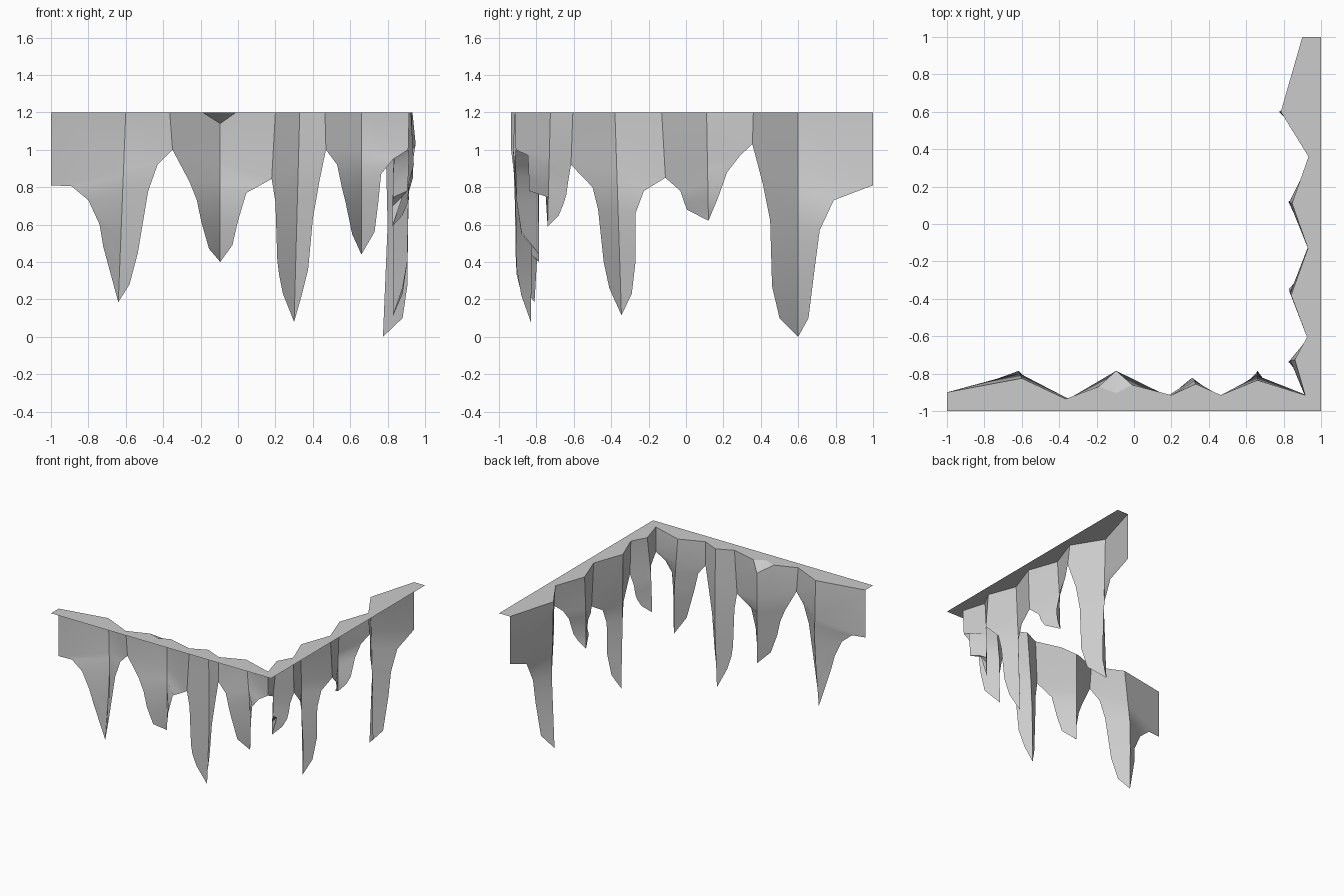
import bpy, bmesh

if "Cube" in bpy.data.objects:
    bpy.data.objects.remove(bpy.data.objects["Cube"])

TOP = 1.2

# placement of the two arms: s runs along the arm, d is the depth inward from the outer edge
def front_pt(s, d, z): return (s, -1 + d, z)
def right_pt(s, d, z): return (1 - d, s, z)

# valleys between icicles: (s at top, depth at top, s at bottom, depth at bottom, z at bottom)
front_valleys = [(-1, .10, -1, .10, .81), (-.365, .065, -.35, .065, 1.0),
                 (.2, .085, .18, .08, .845), (.465, .085, .47, .075, 1.0),
                 (.915, .085, .91, .09, 1.0)]
right_valleys = [(-.915, .085, -.91, .09, 1.0), (-.605, .075, -.615, .06, .92),
                 (-.13, .07, -.11, .065, .85), (.36, .067, .355, .05, 1.03),
                 (1, .10, 1, .10, .81)]

# icicles: spine (s top, s tip, z tip, depth top / middle / tip), left outline, right outline
front_icicles = [
    ((-.6, -.64, .185, .175, .22, .19),
     [(-.89, .805), (-.8, .73), (-.74, .6), (-.72, .48)],
     [(-.43, .92), (-.48, .78), (-.535, .45), (-.58, .28)]),
    ((-.095, -.095, .4, .215, .215, .215),
     [(-.26, .83), (-.22, .73), (-.195, .61), (-.155, .47)],
     [(.11, .805), (.045, .77), (0, .62), (-.03, .49)]),
    ((.33, .3, .08, .145, .18, .17),
     [(.2, .72), (.21, .41), (.22, .33), (.24, .23)],
     [(.435, .83), (.4, .63), (.375, .36), (.34, .22)]),
    ((.66, .66, .44, .165, .21, .215),
     [(.53, .92), (.555, .8), (.575, .72), (.61, .55)],
     [(.83, .95), (.765, .87), (.75, .72), (.73, .56)])]
right_icicles = [
    ((-.725, -.74, .59, .14, .17, .175),
     [(-.845, .97), (-.84, .85), (-.84, .78), (-.75, .75)],
     [(-.63, .83), (-.64, .76), (-.655, .71), (-.68, .65)]),
    ((-.38, -.345, .115, .16, .17, .17),
     [(-.5, .8), (-.47, .68), (-.44, .4), (-.41, .26)],
     [(-.225, .78), (-.27, .66), (-.27, .4), (-.29, .23)]),
    ((.11, .12, .62, .155, .17, .175),
     [(-.07, .815), (-.03, .78), (-.01, .72), (.005, .68)],
     [(.29, .97), (.22, .88), (.17, .74), (.145, .68)]),
    ((.6, .6, 0, .215, .2, .225),
     [(.41, .82), (.45, .62), (.46, .27), (.5, .1)],
     [(.79, .73), (.715, .57), (.69, .38), (.655, .1)])]

SIDE_DEPTH = [.085, .09, .095, .12]
SHELF = [(-.19, .13), (-.095, .095), (-.01, .14)]   # notch where one icicle starts below the plate


def make_object(name, bm):
    bmesh.ops.remove_doubles(bm, verts=bm.verts, dist=.012)
    me = bpy.data.meshes.new(name)
    bm.to_mesh(me)
    bm.free()
    ob = bpy.data.objects.new(name, me)
    bpy.context.collection.objects.link(ob)
    return ob


def outline(valley, sides, bulge):
    """Side edge of an icicle: plate, valley, then the points down towards the tip."""
    st, dt, sb, db, zb = valley
    pts = [(st, dt, TOP), (sb, db, zb)]
    return pts + [(s, d + bulge, z) for (s, z), d in zip(sides, SIDE_DEPTH)]


def hang_icicles(bm, place, valleys, icicles):
    """Build the single-walled icicles of one arm; return its plate edge."""
    edge = []
    for k, (spine, ls, rs) in enumerate(icicles):
        s0, s1, ztip, d0, dm, d1 = spine
        has_shelf = place is front_pt and k == 1
        left = outline(valleys[k], ls, .03 if abs(valleys[k][0]) == 1 else 0)
        right = outline(valleys[k + 1], rs, .02 if abs(valleys[k + 1][0]) == 1 else 0)
        mid = []
        for l, r in zip(left, right):
            z = (l[2] + r[2]) / 2
            t = (TOP - z) / (TOP - ztip)
            d = d0 * (1 - 2 * t) + dm * 2 * t if t < .5 else dm * (2 - 2 * t) + d1 * (2 * t - 1)
            mid.append((s0 + (s1 - s0) * t, d, z))
        if has_shelf:
            mid[0] = (s0, d0, 1.14)
        L, M, R = ([bm.verts.new(place(*p)) for p in row] for row in (left, mid, right))
        tip = bm.verts.new(place(s1, d1, ztip))
        edge.append(left[0][:2])
        first_l, first_r = [L[0], M[0]], [M[0], R[0]]
        if has_shelf:
            a, b, c = [bm.verts.new(place(s, d, TOP)) for s, d in SHELF]
            bm.faces.new((a, b, M[0]))
            bm.faces.new((b, c, M[0]))
            first_l, first_r = [L[0], a, M[0]], [M[0], c, R[0]]
            edge += SHELF
        else:
            edge.append((s0, d0))
        bm.faces.new(first_l + [M[1], L[1]])
        bm.faces.new(first_r + [R[1], M[1]])
        for i in range(1, len(L) - 1):
            bm.faces.new((L[i], M[i], M[i + 1], L[i + 1]))
            bm.faces.new((M[i], R[i], R[i + 1], M[i + 1]))
        bm.faces.new((L[-1], M[-1], tip))
        bm.faces.new((M[-1], R[-1], tip))
    edge.append(valleys[-1][:2])
    return [place(s, d, TOP) for s, d in edge]


# hanging icicles of both arms
bm = bmesh.new()
inner = hang_icicles(bm, front_pt, front_valleys, front_icicles)
inner += hang_icicles(bm, right_pt, right_valleys, right_icicles)[1:]
fringe = make_object("icicle_fringe", bm)
bpy.context.view_layer.objects.active = fringe
fringe.select_set(True)
bpy.ops.object.shade_smooth_by_angle(angle=.5)

# flat L-shaped top plate between the straight outer edge and the wavy inner edge
bm = bmesh.new()
loop = [(-1, -1, TOP), (1, -1, TOP), (1, 1, TOP)] + inner[::-1]
bm.faces.new([bm.verts.new(p) for p in loop])
make_object("top_plate", bm)
